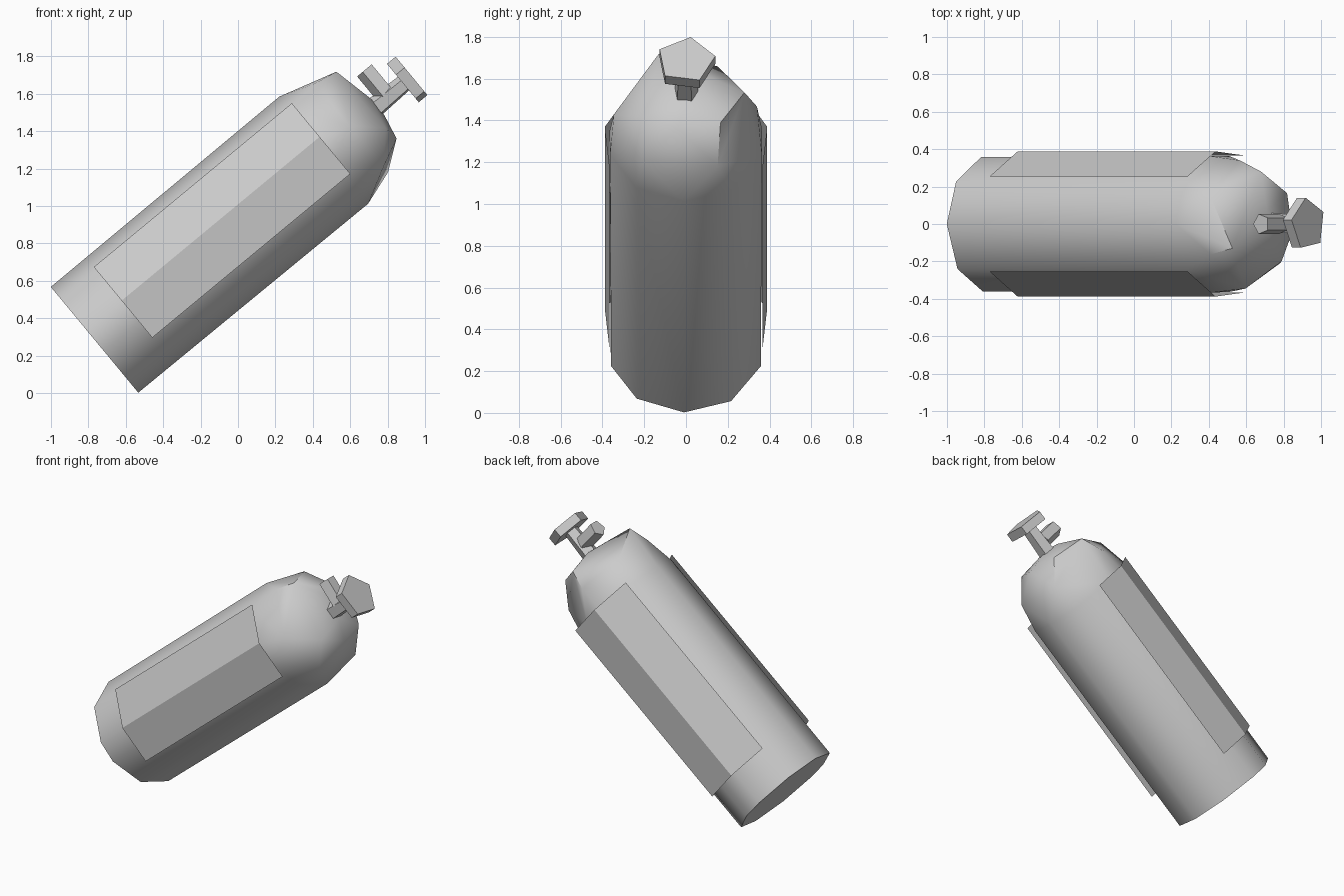
import bpy, bmesh, math
from mathutils import Vector, Matrix

if "Cube" in bpy.data.objects:
    bpy.data.objects.remove(bpy.data.objects["Cube"])

TILT = math.radians(39.6)
AXIS = Vector((math.cos(TILT), 0, math.sin(TILT)))
UP = Vector((-math.sin(TILT), 0, math.cos(TILT)))
BASE = Vector((-0.767, 0, 0.285))

grey = bpy.data.materials.new("plain grey")
grey.diffuse_color = (0.6, 0.6, 0.6, 1)
grey.use_nodes = True
grey.node_tree.nodes["Principled BSDF"].inputs["Base Color"].default_value = grey.diffuse_color


def place(u, y, v):
    """Point at u along the tilted axis, y sideways, v upward across the axis."""
    return BASE + AXIS * u + UP * v + Vector((0, y, 0))


def ring(u, radius, angles):
    return [(u, radius * math.cos(math.radians(a)), radius * math.sin(math.radians(a)))
            for a in angles]


def finish(name, bm, smooth=None):
    bmesh.ops.recalc_face_normals(bm, faces=bm.faces[:])
    mesh = bpy.data.meshes.new(name)
    bm.to_mesh(mesh)
    bm.free()
    mesh.materials.append(grey)
    obj = bpy.data.objects.new(name, mesh)
    bpy.context.collection.objects.link(obj)
    if smooth:
        bpy.ops.object.select_all(action='DESELECT')
        obj.select_set(True)
        bpy.context.view_layer.objects.active = obj
        bpy.ops.object.shade_smooth_by_angle(angle=math.radians(smooth))
    return obj


def hull(name, points, smooth=None):
    bm = bmesh.new()
    for p in points:
        bm.verts.new(place(*p))
    res = bmesh.ops.convex_hull(bm, input=bm.verts[:])
    loose = [v for v in bm.verts if not v.link_faces]
    bmesh.ops.delete(bm, geom=loose, context='VERTS')
    bmesh.ops.dissolve_limit(bm, angle_limit=math.radians(2),
                             verts=bm.verts[:], edges=bm.edges[:])
    return finish(name, bm, smooth)


# Tank: ten-sided barrel with a coarse faceted shoulder
sides = [90, 52, 12.5, -12.5, -54, -91.5, -130, -167.5, 170, 131]
tank = ring(0, 0.367, sides) + ring(1.59, 0.372, sides)
tank += ring(1.78, 0.345, [64, 10, -64, -128, 178, 118])
tank += [(1.91, -0.13, 0.28), (1.91, 0.28, 0.04), (1.925, 0.165, -0.16),
         (1.93, -0.04, -0.2), (1.92, -0.2, -0.12), (1.96, 0.07, 0.05),
         (1.96, -0.05, 0.05), (1.96, 0, -0.06)]
hull("tank", tank, 42)

# Label panels folded around both flanks
for name, s in (("front_label", -1), ("back_label", 1)):
    bm = bmesh.new()
    rows = [[bm.verts.new(place(u, s * y, v)) for u in (0.245, 1.619)]
            for y, v in ((0.255, 0.302), (0.388, 0.069), (0.365, -0.188))]
    for a, b in zip(rows, rows[1:]):
        face = (a[0], a[1], b[1], b[0])
        bm.faces.new(face if s < 0 else face[::-1])
    finish(name, bm)

# Valve stem, flared slightly at the neck
five = [81 + 72 * i for i in range(5)]
hull("valve_stem", ring(1.93, 0.06, five) + ring(1.99, 0.055, five) + ring(2.15, 0.05, five))

# Side outlet pointing away from the stem
outlet = []
for v in (0.02, 0.19):
    for i in range(5):
        a = math.radians(180 + 72 * i)
        outlet.append((2.035 + 0.056 * math.cos(a), 0.056 * math.sin(a), v))
hull("valve_outlet", outlet)

# Five-sided hand wheel
hull("hand_wheel", ring(2.145, 0.142, five) + ring(2.205, 0.142, five))
